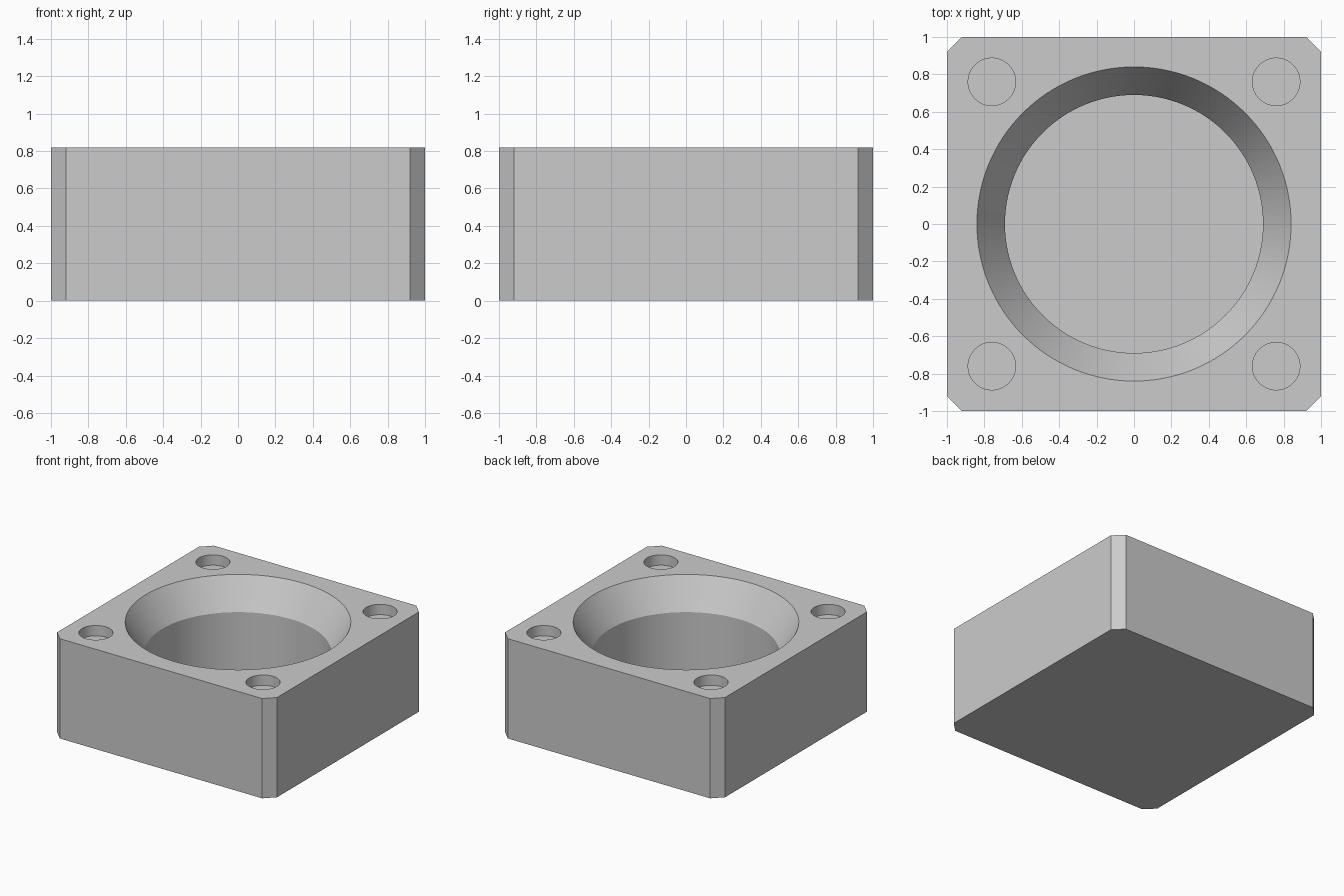
import bpy
import bmesh
import math

HEIGHT = 0.82
CORNER = 0.08
FLOOR = 0.08

if "Cube" in bpy.data.objects:
    bpy.data.objects.remove(bpy.data.objects["Cube"], do_unlink=True)

grey = bpy.data.materials.new("light grey")
grey.use_nodes = True
grey.diffuse_color = (0.6, 0.6, 0.6, 1)
grey.node_tree.nodes["Principled BSDF"].inputs["Base Color"].default_value = (0.6, 0.6, 0.6, 1)


def make_object(name, bm):
    bmesh.ops.recalc_face_normals(bm, faces=bm.faces)
    mesh = bpy.data.meshes.new(name)
    bm.to_mesh(mesh)
    bm.free()
    mesh.materials.append(grey)
    obj = bpy.data.objects.new(name, mesh)
    bpy.context.collection.objects.link(obj)
    return obj


def turned(name, profile, x=0, y=0, sides=96):
    """Closed solid of revolution from (radius, z) rings, lowest first."""
    bm = bmesh.new()
    rings = []
    for r, z in profile:
        angles = [2 * math.pi * i / sides for i in range(sides)]
        rings.append([bm.verts.new((x + r * math.cos(a), y + r * math.sin(a), z)) for a in angles])
    for low, high in zip(rings, rings[1:]):
        for i in range(sides):
            j = (i + 1) % sides
            bm.faces.new((low[i], low[j], high[j], high[i]))
    bm.faces.new(rings[0])
    bm.faces.new(rings[-1])
    return make_object(name, bm)


# Block with chamfered vertical corners
c = 1 - CORNER
outline = [(-c, -1), (c, -1), (1, -c), (1, c), (c, 1), (-c, 1), (-1, c), (-1, -c)]
bm = bmesh.new()
base = bm.faces.new([bm.verts.new((x, y, 0)) for x, y in outline])
top = bmesh.ops.extrude_face_region(bm, geom=[base], use_keep_orig=True)["geom"]
bmesh.ops.translate(bm, verts=[v for v in top if isinstance(v, bmesh.types.BMVert)], vec=(0, 0, HEIGHT))
block = make_object("block", bm)

# Central bore with a conical mouth; the cone runs on above the top face
slope = (0.84 - 0.69) / 0.24
over = 0.1
cutters = [turned("bore_cutter", [(0.69, FLOOR), (0.69, HEIGHT - 0.24),
                                  (0.84 + slope * over, HEIGHT + over)], sides=128)]

# Shallow round corner pockets
for x in (-0.76, 0.76):
    for y in (-0.76, 0.76):
        cutters.append(turned("pocket_cutter", [(0.127, HEIGHT - 0.085), (0.127, HEIGHT + over)], x, y, 64))

bpy.ops.object.select_all(action="DESELECT")
bpy.context.view_layer.objects.active = block
block.select_set(True)
for cutter in cutters:
    cutter.hide_render = True
    cut = block.modifiers.new("cut", "BOOLEAN")
    cut.operation = "DIFFERENCE"
    cut.solver = "EXACT"
    cut.object = cutter
    bpy.ops.object.modifier_apply(modifier=cut.name)
for cutter in cutters:
    bpy.data.objects.remove(cutter, do_unlink=True)

bpy.ops.object.shade_smooth_by_angle(angle=math.radians(25))
